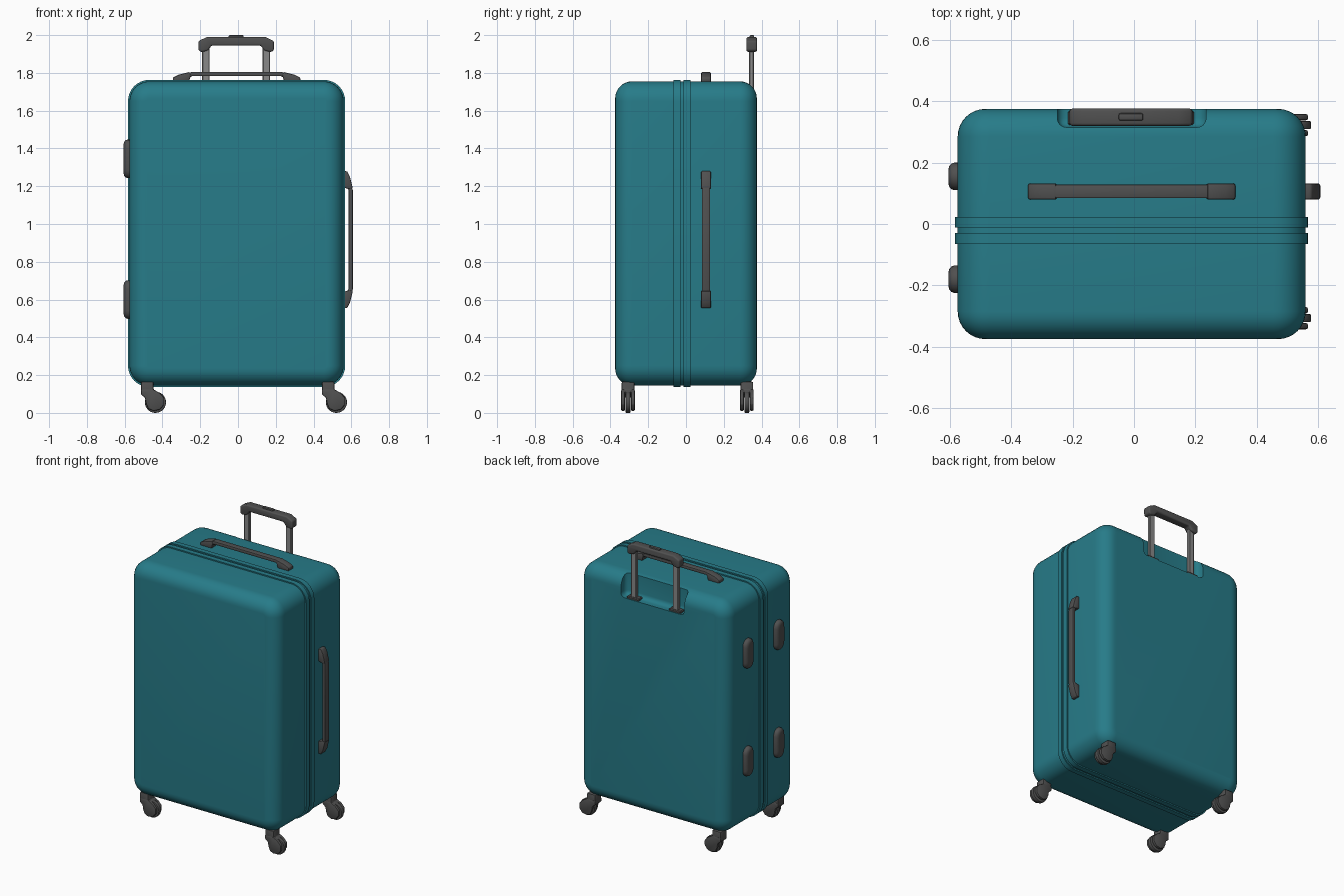
import bpy, bmesh
from math import sin, cos, pi
from mathutils import Vector

if "Cube" in bpy.data.objects:
    bpy.data.objects.remove(bpy.data.objects["Cube"])

CX = -0.0075  # shell centre in x


def material(name, rgb):
    m = bpy.data.materials.new(name)
    m.diffuse_color = (*rgb, 1)
    m.use_nodes = True
    m.node_tree.nodes["Principled BSDF"].inputs["Base Color"].default_value = m.diffuse_color
    return m


TEAL = material("teal_shell", (0.02, 0.2, 0.25))
DARK = material("dark_plastic", (0.08, 0.08, 0.08))
METAL = material("metal_grey", (0.25, 0.25, 0.25))


def finish(name, bm, mat):
    bmesh.ops.recalc_face_normals(bm, faces=bm.faces)
    me = bpy.data.meshes.new(name)
    bm.to_mesh(me)
    bm.free()
    ob = bpy.data.objects.new(name, me)
    bpy.context.collection.objects.link(ob)
    me.materials.append(mat)
    smooth(ob)
    return ob


def smooth(ob):
    bpy.ops.object.select_all(action='DESELECT')
    bpy.context.view_layer.objects.active = ob
    ob.select_set(True)
    bpy.ops.object.shade_smooth_by_angle(angle=0.6)


def prism(name, pts, w0, w1, place, mat=DARK, bevel=0.0, seg=2):
    """Extrude a 2D profile from w0 to w1; place(u, v, w) gives the 3D point."""
    bm = bmesh.new()
    a, b = ([bm.verts.new(place(u, v, w)) for u, v in pts] for w in (w0, w1))
    bm.faces.new(a)
    bm.faces.new(b)
    n = len(pts)
    for i in range(n):
        j = (i + 1) % n
        bm.faces.new((a[i], a[j], b[j], b[i]))
    bmesh.ops.recalc_face_normals(bm, faces=bm.faces)
    if bevel:
        edges = [e for e in bm.edges if e.calc_face_angle(0) > 0.5]
        bmesh.ops.bevel(bm, geom=edges, offset=bevel, segments=seg, profile=0.5,
                        affect='EDGES', clamp_overlap=True)
    return finish(name, bm, mat)


def rect(x0, x1, z0, z1):
    return [(x0, z0), (x1, z0), (x1, z1), (x0, z1)]


def xz(u, v, w):
    return Vector((u, w, v))


# Shell: rounded rectangles lofted along y, with two raised seam ridges
def outline(inset, n=8):
    r = 0.105 - inset
    hx, hz = 0.567 - inset - r, 0.805 - inset - r
    pts = []
    for k, (sx, sz) in enumerate([(1, 1), (-1, 1), (-1, -1), (1, -1)]):
        for i in range(n + 1):
            t = (k + i / n) * pi / 2
            pts.append((CX + sx * hx + r * cos(t), 0.95 + sz * hz + r * sin(t)))
    return pts


R = 0.09
arc = [(R * (1 - sin(i * pi / 16)), R * (1 - cos(i * pi / 16))) for i in range(9)]
sections = [(-0.375 + d, s) for s, d in arc]
for y0, y1 in [(-0.065, -0.03), (-0.012, 0.023)]:
    sections += [(y0, 0), (y0, -0.008), (y1, -0.008), (y1, 0)]
sections += [(0.375 - d, s) for s, d in reversed(arc)]
bm = bmesh.new()
rings = [[bm.verts.new((x, y, z)) for x, z in outline(s)] for y, s in sections]
for a, b in zip(rings, rings[1:]):
    for i in range(len(a)):
        j = (i + 1) % len(a)
        bm.faces.new((a[i], a[j], b[j], b[i]))
bm.faces.new(rings[0])
bm.faces.new(rings[-1])
shell = finish("shell", bm, TEAL)

# Recess for the pull handle in the top back edge
cutter = prism("recess_cutter", rect(-0.25, 0.235, 1.6, 2.1), 0.315, 0.6, xz, TEAL, 0.03, 4)
cutter.hide_render = True
mod = shell.modifiers.new("recess", 'BOOLEAN')
mod.operation = 'DIFFERENCE'
mod.solver = 'EXACT'
mod.object = cutter
bpy.context.view_layer.objects.active = shell
bpy.ops.object.modifier_apply(modifier=mod.name)
bpy.data.objects.remove(cutter)
smooth(shell)

# Pull handle: rods, base plates, grip and button
PX = -0.01
for side, s in (("left", -1), ("right", 1)):
    x = PX + s * 0.16
    prism(f"pull_rod_{side}", rect(x - 0.02, x + 0.02, 1.6, 1.95), 0.334, 0.36, xz, METAL, 0.004, 1)
    prism(f"rod_base_{side}", rect(x - 0.045, x + 0.045, 1.595, 1.615), 0.322, 0.37, xz, DARK, 0.005, 1)
half = [(0.155, 1.99), (0.2, 1.968), (0.2, 1.92), (0.185, 1.91), (0.15, 1.918), (0.13, 1.945)]
grip = [(PX + u, v) for u, v in half] + [(PX - u, v) for u, v in reversed(half)]
prism("pull_grip", grip, 0.32, 0.376, xz, DARK, 0.012, 3)
prism("pull_button", rect(PX - 0.04, PX + 0.04, 1.98, 2.0), 0.337, 0.361, xz, DARK, 0.006, 2)


# Carry handles: slim arched bar with a wider pad at each end
def carry_handle(name, L, place):
    h = [(L - 0.015, 0.005), (L - 0.015, 0.018), (L - 0.1, 0.05)]
    low = [(L - 0.1, 0.028), (L - 0.06, 0.005)]
    bar = h[::-1] + low[::-1]
    bar = [(L - 0.1, 0.05), (L - 0.02, 0.022), (L - 0.02, 0.002), (L - 0.07, 0.002), (L - 0.1, 0.028)]
    prism(name + "_bar", bar + [(-u, v) for u, v in reversed(bar)], -0.022, 0.022, place, DARK, 0.005)
    pad = [(L, -0.004), (L, 0.02), (L - 0.03, 0.035), (L - 0.09, 0.05), (L - 0.095, 0.03), (L - 0.085, -0.004)]
    for end, s in (("a", 1), ("b", -1)):
        prism(f"{name}_pad_{end}", [(s * u, v) for u, v in pad], -0.026, 0.026, place, DARK, 0.006)


carry_handle("top_handle", 0.3375, lambda u, v, w: Vector((CX + u, 0.106 + w, 1.755 + v)))
carry_handle("side_handle", 0.3625, lambda u, v, w: Vector((0.558 + v, 0.106 + w, 0.917 + u)))

# Pill-shaped bumper feet on the left side
r = 0.045
pill = [(r * cos(t), (0.057 if i < 9 else -0.057) + r * sin(t))
        for i, t in enumerate([k * pi / 8 for k in range(9)] + [pi + k * pi / 8 for k in range(9)])]
for i, (y, z) in enumerate([(0.155, 1.345), (0.155, 0.6), (-0.18, 1.345), (-0.18, 0.6)]):
    bm = bmesh.new()
    # domed stack of shrinking pill outlines
    layers = [(-0.57, 1), (-0.585, 1), (-0.595, 0.92), (-0.602, 0.75), (-0.605, 0.5)]
    loops = []
    for x, k in layers:
        loops.append([bm.verts.new((x, y + u * k, z + v - (1 - k) * r * (1 if v > 0 else -1)))
                      for u, v in pill])
    for a, b in zip(loops, loops[1:]):
        for j in range(len(a)):
            m = (j + 1) % len(a)
            bm.faces.new((a[j], a[m], b[m], b[j]))
    bm.faces.new(loops[0])
    bm.faces.new(loops[-1])
    finish(f"bumper_foot_{i + 1}", bm, DARK)

# Four trailing castors: hood, two fork cheeks and a wheel
hood = [(-0.077, 0.165), (-0.01, 0.165), (-0.01, 0.12), (0.012, 0.112), (0.0, 0.095), (-0.055, 0.08), (-0.077, 0.1)]
cheek = [(-0.077, 0.125), (-0.012, 0.125), (0.022, 0.106), (0.046, 0.08), (0.046, 0.045), (0.025, 0.018),
         (-0.01, 0.01), (-0.038, 0.022), (-0.05, 0.05), (-0.055, 0.08), (-0.077, 0.098)]
disc = [(0.056 * cos(k * pi / 14), 0.056 + 0.056 * sin(k * pi / 14)) for k in range(28)]
for i, (cx, cy) in enumerate([(-0.437, -0.307), (0.521, -0.307), (-0.437, 0.322), (0.521, 0.322)]):
    def at(u, v, w):
        return Vector((cx + u, cy + w, v))
    prism(f"castor_hood_{i + 1}", hood, -0.034, 0.034, at, DARK, 0.008)
    prism(f"castor_cheek_a_{i + 1}", cheek, -0.036, -0.016, at, DARK, 0.006)
    prism(f"castor_cheek_b_{i + 1}", cheek, 0.016, 0.036, at, DARK, 0.006)
    prism(f"castor_wheel_{i + 1}", disc, -0.013, 0.013, at, DARK, 0.004)
